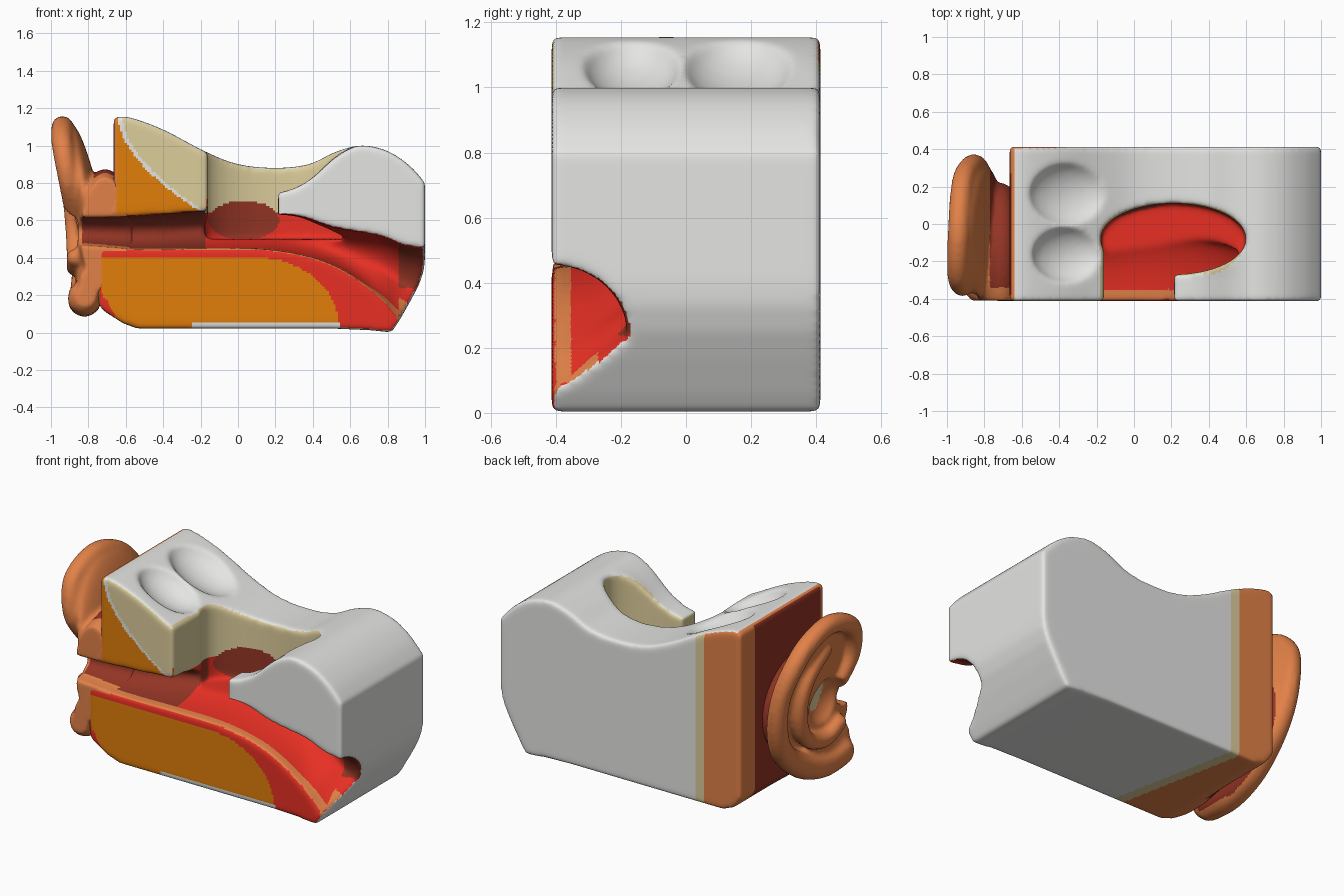
import bpy, bmesh, math
from mathutils import Vector, Matrix

if "Cube" in bpy.data.objects:
    bpy.data.objects.remove(bpy.data.objects["Cube"])

COLORS = {"grey": (.78, .78, .77), "cream": (.72, .61, .33), "ochre": (.75, .205, .003),
          "skin": (.76, .22, .065), "red": (.84, .03, .018), "dark_red": (.29, .035, .018)}
MATS = []
for name, c in COLORS.items():
    m = bpy.data.materials.new(name)
    m.diffuse_color = (*c, 1)
    m.use_nodes = True
    m.node_tree.nodes["Principled BSDF"].inputs["Base Color"].default_value = m.diffuse_color
    MATS.append(m)
GREY, CREAM, OCHRE, SKIN, RED, DARK = range(6)


def spline(pts, n):
    """Catmull-Rom samples through the points (any dimension)."""
    out = []
    for i in range(len(pts) - 1):
        a, b, c, d = (pts[max(0, min(len(pts) - 1, i + k))] for k in (-1, 0, 1, 2))
        for s in range(n):
            t = s / n
            out.append([.5 * (2*q + (r-p)*t + (2*p-5*q+4*r-u)*t*t + (3*q-p-3*r+u)*t**3)
                        for p, q, r, u in zip(a, b, c, d)])
    return out + [list(pts[-1])]


def smooth01(v):
    v = max(0, min(1, v))
    return v * v * (3 - 2 * v)


def add_object(name, bm):
    bmesh.ops.recalc_face_normals(bm, faces=bm.faces)
    me = bpy.data.meshes.new(name)
    bm.to_mesh(me)
    bm.free()
    ob = bpy.data.objects.new(name, me)
    bpy.context.collection.objects.link(ob)
    return ob


def ball(bm, loc, size, tilt=0, sub=3):
    mat = Matrix.Translation(loc) @ Matrix.Rotation(tilt, 4, 'Y') @ Matrix.Diagonal((*size, 1))
    bmesh.ops.create_icosphere(bm, subdivisions=sub, radius=1, matrix=mat)


def box(bm, lo, hi):
    lo, hi = Vector(lo), Vector(hi)
    bmesh.ops.create_cube(bm, size=1, matrix=Matrix.Translation((lo + hi) / 2)
                          @ Matrix.Diagonal((*(hi - lo), 1)))


def loft(bm, rings):
    rings = [[bm.verts.new(p) for p in r] for r in rings]
    for a, b in zip(rings, rings[1:]):
        for i in range(len(a)):
            j = (i + 1) % len(a)
            bm.faces.new((a[i], a[j], b[j], b[i]))
    bm.faces.new(rings[0])
    bm.faces.new(rings[-1])


def cutter(name, fn, *args):
    bm = bmesh.new()
    fn(bm, *args)
    ob = add_object(name, bm)
    ob.hide_render = True
    return ob


def carve(ob, cutters, voxel, smooth, pre=False):
    """Boolean, remesh, smooth, then bake to the mesh."""
    def remesh():
        r = ob.modifiers.new("remesh", 'REMESH')
        r.mode, r.voxel_size = 'VOXEL', voxel
    if pre:
        remesh()
    for c in cutters:
        b = ob.modifiers.new("cut", 'BOOLEAN')
        b.operation, b.solver, b.object = 'DIFFERENCE', 'EXACT', c
    remesh()
    s = ob.modifiers.new("soften", 'SMOOTH')
    s.factor, s.iterations = .5, smooth
    dg = bpy.context.evaluated_depsgraph_get()
    me = bpy.data.meshes.new_from_object(ob.evaluated_get(dg))
    ob.modifiers.clear()
    ob.data = me
    me.materials.clear()
    for m in MATS:
        me.materials.append(m)
    return me


# canal: x, centre z, depth, half height
CANAL = spline([(-1.1, .55, .12, .07), (-.8, .54, .15, .075), (-.5, .535, .2, .09),
                (-.15, .55, .3, .1), (.2, .55, .35, .11), (.5, .465, .3, .1),
                (.75, .36, .25, .16), (.9, .25, .23, .215), (1.1, .23, .235, .215)], 5)


def canal_at(x):
    for a, b in zip(CANAL, CANAL[1:]):
        if x <= b[0]:
            t = max(0, (x - a[0]) / (b[0] - a[0]))
            return [p + (q - p) * t for p, q in zip(a, b)][1:]
    return CANAL[-1][1:]


ring = [2 * math.pi * i / 32 for i in range(32)]


def canal_ring(x, z, d, h):
    """Ellipse whose lower half turns into a straight ramp at the right end."""
    t = smooth01((x - .6) / .3)
    pts = []
    for a in ring:
        c, s = math.cos(a), math.sin(a)
        if s < 0:
            c, s = c + (c * abs(c) - c) * t, s + (-s * s - s) * t
        pts.append((x, -.41 + d * c, z + h * s))
    return pts


canal_cut = cutter("canal_cutter", loft, [canal_ring(*row) for row in CANAL])
well_cut = cutter("well_cutter", loft, [[(.21 + .39 * math.cos(a), -.08 + .19 * math.sin(a), z)
                                        for a in ring] for z in (.5, 1.3)])
slot_cut = cutter("slot_cutter", box, (-.16, -.6, .56), (.215, -.1, 1.3))
scoop_cut = cutter("scoop_cutter", ball, (.03, -.26, .61), (.19, .16, .13))
socket_cuts = [cutter("socket_cutter", ball, (x, y, 1.09), (r, w, .11), .4)
               for x, y, r, w in ((-.335, .16, .245, .175), (-.345, -.165, .215, .155))]
front_cut = cutter("front_cutter", box, (-1.5, -1.5, -1), (0, -.41, 2))
concha_cut = cutter("concha_cutter", ball, (-.93, -.12, .57), (.13, .16, .17))

# body block: side profile swept in y
top = spline([(-.665, 1.15), (-.58, 1.15), (-.4, 1.085), (-.18, .97), (0, .9), (.2, .88),
              (.38, .9), (.52, .965), (.66, 1.0), (.8, .97), (.92, .89), (1, .8)], 4)
profile = top + [(1, .4), (.993, .33), (.965, .25), (.92, .165), (.86, .06), (.82, 0),
                 (.72, .012), (.5, .022), (-.54, .022), (-.61, .05), (-.665, .12)]
bm = bmesh.new()
loft(bm, [[(x, y, z) for x, z in profile] for y in (-.413, .413)])
body = add_object("tissue_block", bm)
me = carve(body, [canal_cut, well_cut, slot_cut, scoop_cut] + socket_cuts, .012, 18)

# dip the front tip right of the slot, swell the lower left front
for v in me.vertices:
    x, y, z = v.co
    if x > .18 and z > .6:
        v.co.z -= .13 * smooth01((.66 - x) / .46) * smooth01((.0 - y) / .3) * smooth01((z - .6) / .2)
    if x < -.4:
        v.co.x -= .08 * smooth01((-.4 - x) / .25) * smooth01((.1 - y) / .4) \
            * smooth01((.75 - z) / .25) * smooth01((z - .02) / .15)


def body_color(c, n):
    x, y, z = c
    cz, d, h = canal_at(x)
    if -.62 < x < -.19 and z > .9 and abs(y) < .38:  # top with sockets
        return GREY
    in_canal = ((y + .41) / (d + .02)) ** 2 + ((z - cz) / (h + .02)) ** 2 < 1
    in_well = ((x - .21) / .41) ** 2 + ((y + .08) / .22) ** 2 < 1 or (-.18 < x < .23 and y < -.05)
    drum = ((x - .03) / .19) ** 2 + ((z - .6) / .105) ** 2 < 1
    if y < -.395 and n.y < -.6:                       # cut front face
        if z > cz:
            if x > .19:
                return GREY
            edge = -.64 + .45 * (max(0, 1.15 - z) / .51) ** 1.8
            if x < -.65:
                return SKIN
            return OCHRE if x < edge else GREY if x < edge + .025 else CREAM
        if z < .055 and -.25 < x < .55:
            return GREY
        u = max(0, x - .1)
        left = -.7 - .03 * smooth01((z - .1) / .15) + .4 * max(0, .2 - z)
        if x > left and (u / .44) ** 2 + ((z - .03) / .37) ** 2 < 1:
            return OCHRE
        return RED if (u / .76) ** 2 + (z / .44) ** 2 < 1 else SKIN
    if in_well and .3 < z < .97 and n.z < .75 and y > -.4 and z > .64:
        return DARK if drum else CREAM
    if (in_canal or in_well) and z < .72 and not (n.z < -.8 and z < .04) \
            and not (x > .8 and n.x > .5 and n.z < .25 and n.y > -.5):
        if x > .86:                                  # right mouth of the canal
            return DARK if z > .24 and y > -.37 else SKIN if -.37 < y < -.27 else RED
        if z < cz - .5 * h and y < -.35:
            return SKIN
        if x < -.17:
            return DARK
        return DARK if n.y < -.4 and drum else RED
    if z < .97 and -.2 < x < -.13 and y < -.1 and n.x > .5:
        return CREAM
    if n.x < -.6 and x < -.6:                       # wall behind the ear
        return DARK if -.38 < y < .27 else SKIN
    if n.z > .6 and z > .8 and x > -.64:
        return GREY
    lim = -.42 + (.2 * (.41 - y) if n.z < -.5 else 0)
    return SKIN if x < lim else CREAM if x < lim + .065 else GREY


for p in me.polygons:
    p.material_index = body_color(p.center, p.normal)
me.shade_smooth()

# outer ear: rim, inner fold, plate and stem blended together
bm = bmesh.new()
rim = [(-.88, -.22, .64, .05), (-.91, -.33, .82, .055), (-.94, -.28, 1.01, .06),
       (-.94, -.08, 1.1, .06), (-.93, .12, 1.05, .06), (-.91, .25, .93, .06),
       (-.87, .31, .76, .06), (-.84, .3, .56, .065), (-.82, .22, .38, .07),
       (-.82, .05, .24, .08), (-.82, -.15, .175, .09), (-.82, -.33, .185, .095)]
fold = [(-.9, -.08, .93, .045), (-.9, .1, .8, .05), (-.88, .14, .6, .05),
        (-.87, .06, .42, .05), (-.87, -.12, .35, .05), (-.87, -.26, .4, .05)]
for path in (rim, fold):
    for x, y, z, r in spline(path, 8):
        ball(bm, (x, y, z), (r, r, r), 0, 2)
ball(bm, (-.81, -.04, .68), (.075, .36, .45), -.2, 4)
ball(bm, (-.71, -.2, .53), (.15, .42, .345), 0, 4)
ball(bm, (-.8, -.2, .24), (.07, .3, .14), 0, 3)
ear = add_object("outer_ear", bm)
me = carve(ear, [canal_cut, front_cut, concha_cut], .012, 8, True)
for p in me.polygons:
    x, y, z = p.center
    cz, d, h = canal_at(x)
    k = SKIN
    if x > -.83 and ((y + .41) / (d + .01)) ** 2 + ((z - cz) / (h + .01)) ** 2 < 1 and y > -.4:
        k = SKIN if z < cz - .5 * h and y < -.33 else DARK
    elif x > -.77 and y > -.34 and z > .12:
        k = DARK
    elif ((y + .1) / .07) ** 2 + ((z - .62) / .1) ** 2 < 1 and x > -.87:
        k = CREAM
    p.material_index = k
me.shade_smooth()

# remove the cutters
for c in [canal_cut, well_cut, slot_cut, scoop_cut, front_cut, concha_cut] + socket_cuts:
    bpy.data.objects.remove(c)
